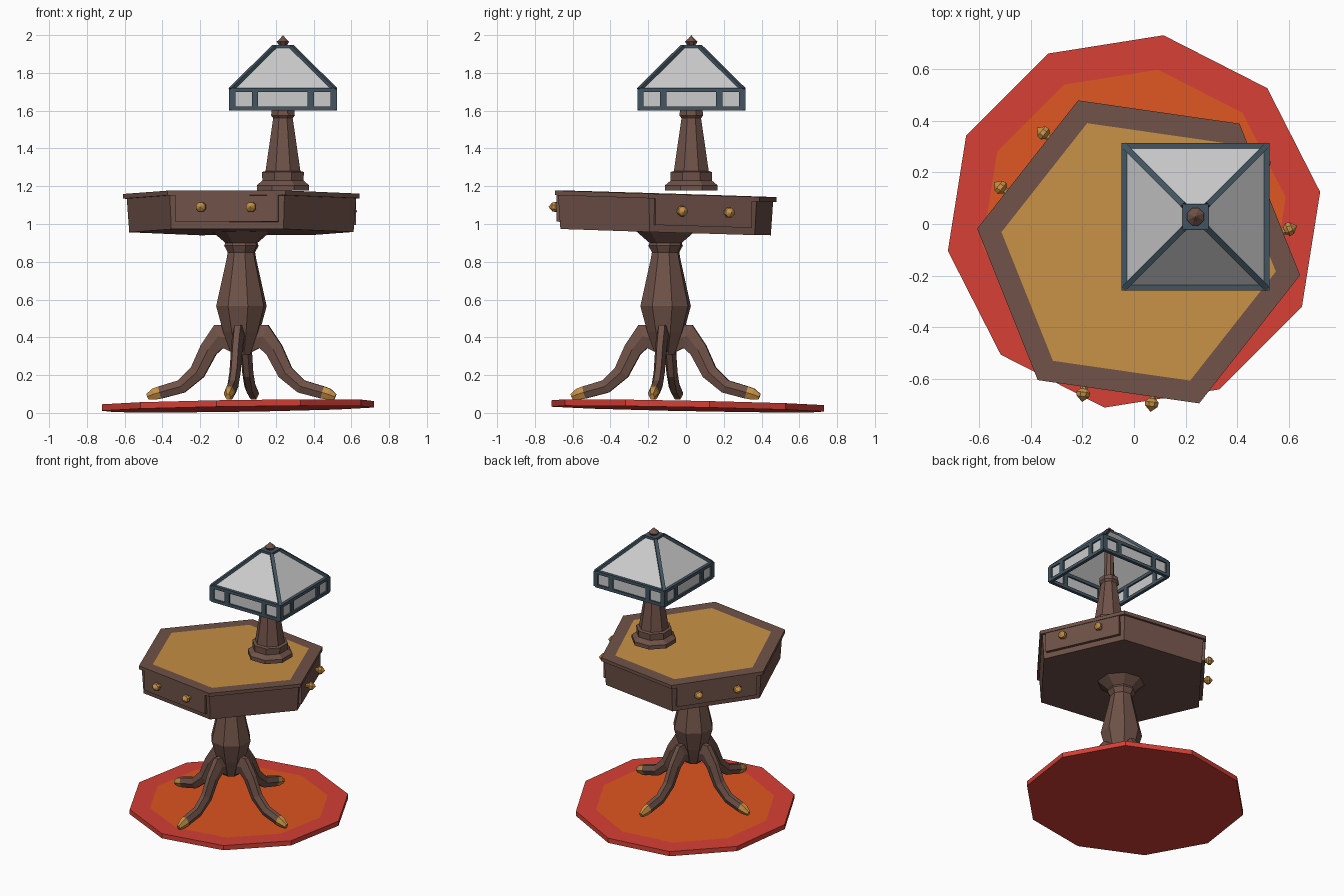
import bpy, bmesh
from math import radians, cos, sin, pi
from mathutils import Matrix, Vector

if "Cube" in bpy.data.objects:
    bpy.data.objects.remove(bpy.data.objects["Cube"])


def material(name, rgb):
    m = bpy.data.materials.new(name)
    m.diffuse_color = (*rgb, 1)
    m.use_nodes = True
    m.node_tree.nodes["Principled BSDF"].inputs["Base Color"].default_value = m.diffuse_color
    return m


WOOD = material("wood", (0.16, 0.085, 0.065))
GOLD = material("gold", (0.57, 0.28, 0.06))
RED = material("red", (0.67, 0.05, 0.036))
ORANGE = material("orange", (0.73, 0.09, 0.015))
STEEL = material("steel", (0.055, 0.09, 0.12))


def finish(bm, name, mats, matrix=None, slope=(0, 0), origin=(0, 0, 0), weld=True):
    if weld:
        bmesh.ops.remove_doubles(bm, verts=bm.verts, dist=1e-5)
        bmesh.ops.recalc_face_normals(bm, faces=bm.faces)
    if matrix:
        bmesh.ops.transform(bm, matrix=matrix, verts=bm.verts)
    for v in bm.verts:  # slight lean of the top and the rug
        v.co.z += slope[0] * v.co.x + slope[1] * v.co.y
    me = bpy.data.meshes.new(name)
    bm.to_mesh(me)
    bm.free()
    for m in mats:
        me.materials.append(m)
    ob = bpy.data.objects.new(name, me)
    ob.location = origin
    bpy.context.collection.objects.link(ob)
    return ob


def skin(bm, rings, mat_of=lambda i: 0):
    """Join successive rings of points with faces."""
    rings = [[bm.verts.new(p) for p in r] for r in rings]
    n = len(rings[0])
    for i, (a, b) in enumerate(zip(rings, rings[1:])):
        for k in range(n):
            f = bm.faces.new((a[k], a[(k + 1) % n], b[(k + 1) % n], b[k]))
            f.material_index = mat_of(i)
    return rings


def lathe(name, profile, n, rot, mats, seg_mat=lambda i: 0, **kw):
    """Faceted turned part; a radius of 0 closes an end."""
    bm = bmesh.new()
    a0 = radians(rot)
    skin(bm, [[(r * cos(a0 + 2 * pi * k / n), r * sin(a0 + 2 * pi * k / n), z)
               for k in range(n)] for r, z in profile], seg_mat)
    bmesh.ops.dissolve_degenerate(bm, dist=1e-6, edges=bm.edges)
    return finish(bm, name, mats, **kw)


def add_box(bm, size, matrix):
    bmesh.ops.create_cube(bm, size=1, matrix=matrix @ Matrix.Diagonal((*size, 1)))


def add_beam(bm, p, q, w):
    p, q = Vector(p), Vector(q)
    d = q - p
    m = Matrix.Translation((p + q) / 2) @ d.to_track_quat('Z', 'Y').to_matrix().to_4x4()
    add_box(bm, (w, w, d.length), m)


# Rug
lathe("rug", [(0, 0), (0.73, 0), (0.73, 0.034), (0.595, 0.034), (0, 0.034)], 10, 9,
      [RED, ORANGE], lambda i: int(i == 3), slope=(0.015, -0.02), origin=(0, 0.01, 0.02))

# Table centre, turn and lean
CX, CY, TURN = 0.018, -0.108, -8.2
LEAN = (-0.003, -0.031)
TOP = 1.16

# Table top and body
lathe("table_body", [(0, -0.203), (0.6, -0.203), (0.613, -0.025), (0, -0.025)], 6, TURN,
      [WOOD], slope=LEAN, origin=(CX, CY, TOP))
lathe("table_top", [(0, -0.025), (0.632, -0.025), (0.632, 0), (0.537, 0), (0, 0)], 6, TURN,
      [WOOD, GOLD], lambda i: int(i == 3), slope=LEAN, origin=(CX, CY, TOP))

# Drawers with knobs on every other side
for d in range(3):
    turn = Matrix.Rotation(radians(TURN + 30 + 120 * d), 4, 'Z')
    bm = bmesh.new()
    add_box(bm, (0.06, 0.55, 0.15), turn @ Matrix.Translation((0.513, 0, -0.09)))
    finish(bm, f"drawer_{d + 1}", [WOOD], slope=LEAN, origin=(CX, CY, TOP), weld=False)
    for s in (-1, 1):
        place = turn @ Matrix.Translation((0.535, s * 0.134, -0.088)) @ Matrix.Rotation(pi / 2, 4, 'Y')
        lathe(f"drawer_{d + 1}_knob", [(0, 0), (0.015, 0), (0.015, 0.02), (0.029, 0.033),
              (0.026, 0.05), (0, 0.072)], 8, 22.5, [GOLD],
              matrix=place, slope=LEAN, origin=(CX, CY, TOP))

# Pedestal
lathe("pedestal", [(0, 0.31), (0.055, 0.31), (0.1, 0.43), (0.138, 0.565), (0.082, 0.81),
      (0.075, 0.85), (0.094, 0.885), (0.088, 0.9), (0.165, 0.965), (0, 0.965)], 8, TURN + 22.5,
      [WOOD], origin=(CX, CY, 0))

# Legs: reach, height, half thickness, half width
LEG = [(0.03, 0.39, 0.075, 0.034), (0.12, 0.405, 0.065, 0.033), (0.175, 0.335, 0.047, 0.031),
       (0.235, 0.215, 0.042, 0.03), (0.32, 0.14, 0.036, 0.03), (0.435, 0.108, 0.033, 0.03),
       (0.465, 0.1, 0.03, 0.027), (0.502, 0.085, 0.016, 0.014)]
for k in range(4):
    bm = bmesh.new()
    rings = []
    for i, (r, z, h, w) in enumerate(LEG):
        a, b = LEG[max(i - 1, 0)], LEG[min(i + 1, len(LEG) - 1)]
        t = Vector((b[0] - a[0], 0, b[1] - a[1])).normalized()
        up = Vector((-t.z, 0, t.x))
        rings.append([Vector((r, 0, z)) + up * (h * cos(j * pi / 3 + pi / 6) / 0.866)
                      + Vector((0, w * sin(j * pi / 3 + pi / 6), 0)) for j in range(6)])
    made = skin(bm, rings, lambda i: int(i >= 5))
    bm.faces.new(made[0])
    bm.faces.new(made[-1]).material_index = 1
    finish(bm, f"leg_{k + 1}", [WOOD, GOLD],
           matrix=Matrix.Rotation(radians(TURN + 90 * k), 4, 'Z'), origin=(CX, CY, 0))

# Lamp stand and finial
LAMP = (0.238, 0.028, 0)
lathe("lamp_stand", [(0, 1.178), (0.15, 1.178), (0.15, 1.205), (0.118, 1.23), (0.12, 1.275),
      (0.1, 1.28), (0.056, 1.56), (0.068, 1.575), (0.064, 1.605), (0.034, 1.61),
      (0.03, 1.94), (0, 1.94)], 8, 22.5, [WOOD], origin=LAMP)
lathe("lamp_finial", [(0, 1.945), (0.022, 1.945), (0.036, 1.965), (0.018, 1.98), (0, 2.0)],
      8, 22.5, [WOOD], origin=LAMP)

# Lamp glass, left grey
R2 = 2 ** 0.5
lathe("lamp_glass", [(0.275 * R2, 1.605), (0.275 * R2, 1.71), (0.045 * R2, 1.937)], 4, 45, [],
      origin=LAMP)

# Lamp frame
bm = bmesh.new()
add_box(bm, (0.1, 0.1, 0.022), Matrix.Translation((0, 0, 1.937)))
for k in range(4):
    m = Matrix.Rotation(k * pi / 2, 4, 'Z')
    E = 0.275
    for z in (1.611, 1.709):
        add_beam(bm, m @ Vector((-E, -E, z)), m @ Vector((E, -E, z)), 0.022)
    for x in (-E + 0.006, -0.148, 0.148, E - 0.006):
        add_box(bm, (0.034, 0.022, 0.108), m @ Matrix.Translation((x, -E, 1.66)))
    add_beam(bm, m @ Vector((-E, -E, 1.71)), m @ Vector((-0.045, -0.045, 1.937)), 0.023)
finish(bm, "lamp_frame", [STEEL], origin=LAMP, weld=False)
